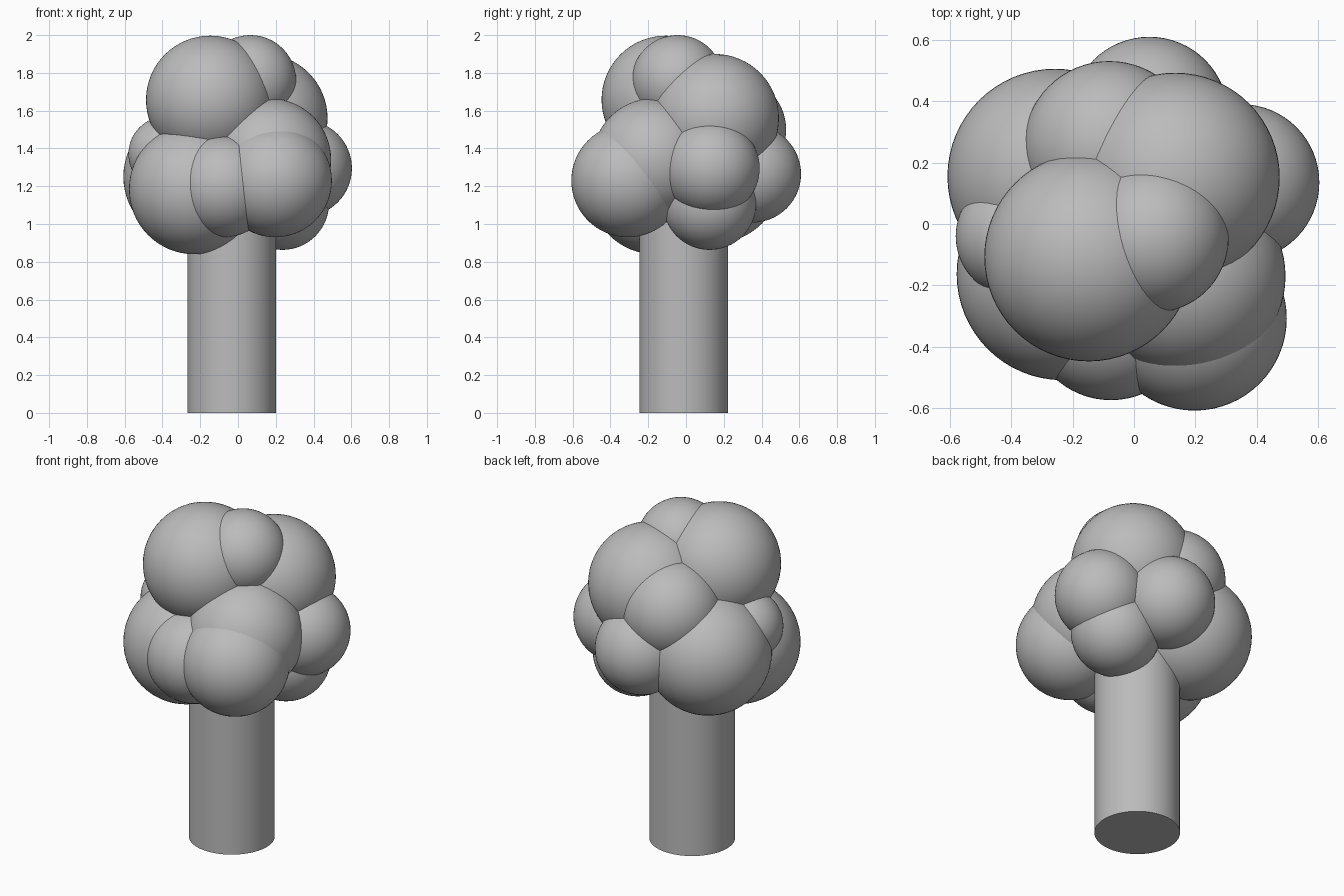
import bpy
import math

if "Cube" in bpy.data.objects:
    bpy.data.objects.remove(bpy.data.objects["Cube"])

# one plain grey for the whole model
grey = bpy.data.materials.new("plain_grey")
grey.diffuse_color = (0.5, 0.5, 0.5, 1.0)
grey.use_nodes = True
grey.node_tree.nodes["Principled BSDF"].inputs["Base Color"].default_value = grey.diffuse_color


def finish(name, angle=60):
    ob = bpy.context.object
    ob.name = name
    ob.data.materials.append(grey)
    bpy.ops.object.shade_smooth_by_angle(angle=math.radians(angle))
    return ob


def leaf_ball(name, x, y, z, r):
    bpy.ops.mesh.primitive_uv_sphere_add(segments=64, ring_count=32,
                                         radius=r, location=(x, y, z))
    return finish(name)


# trunk, ending inside the crown
bpy.ops.mesh.primitive_cylinder_add(vertices=64, radius=0.235, depth=1.25,
                                    location=(-0.033, -0.012, 0.625))
finish("trunk", 40)

# crown of overlapping balls: x, y, z, radius
crown = {
    "crown_top_left": (-0.147, -0.107, 1.657, 0.340),
    "crown_top_small": (0.065, -0.045, 1.757, 0.243),
    "crown_upper_right": (0.134, 0.152, 1.560, 0.340),
    "crown_upper_back": (-0.080, 0.250, 1.500, 0.280),
    "crown_back_left": (-0.257, 0.155, 1.250, 0.350),
    "crown_front_left": (-0.232, -0.163, 1.185, 0.345),
    "crown_front_right_upper": (0.168, -0.170, 1.340, 0.325),
    "crown_front_right_lower": (0.197, -0.307, 1.230, 0.300),
    "crown_front_middle": (-0.075, -0.303, 1.200, 0.270),
    "crown_left_small": (-0.380, -0.040, 1.370, 0.200),
    "crown_right": (0.348, 0.135, 1.295, 0.255),
    "crown_right_low": (0.235, 0.125, 1.110, 0.247),
    "crown_back": (0.050, 0.352, 1.265, 0.257),
}
for name, ball in crown.items():
    leaf_ball(name, *ball)
